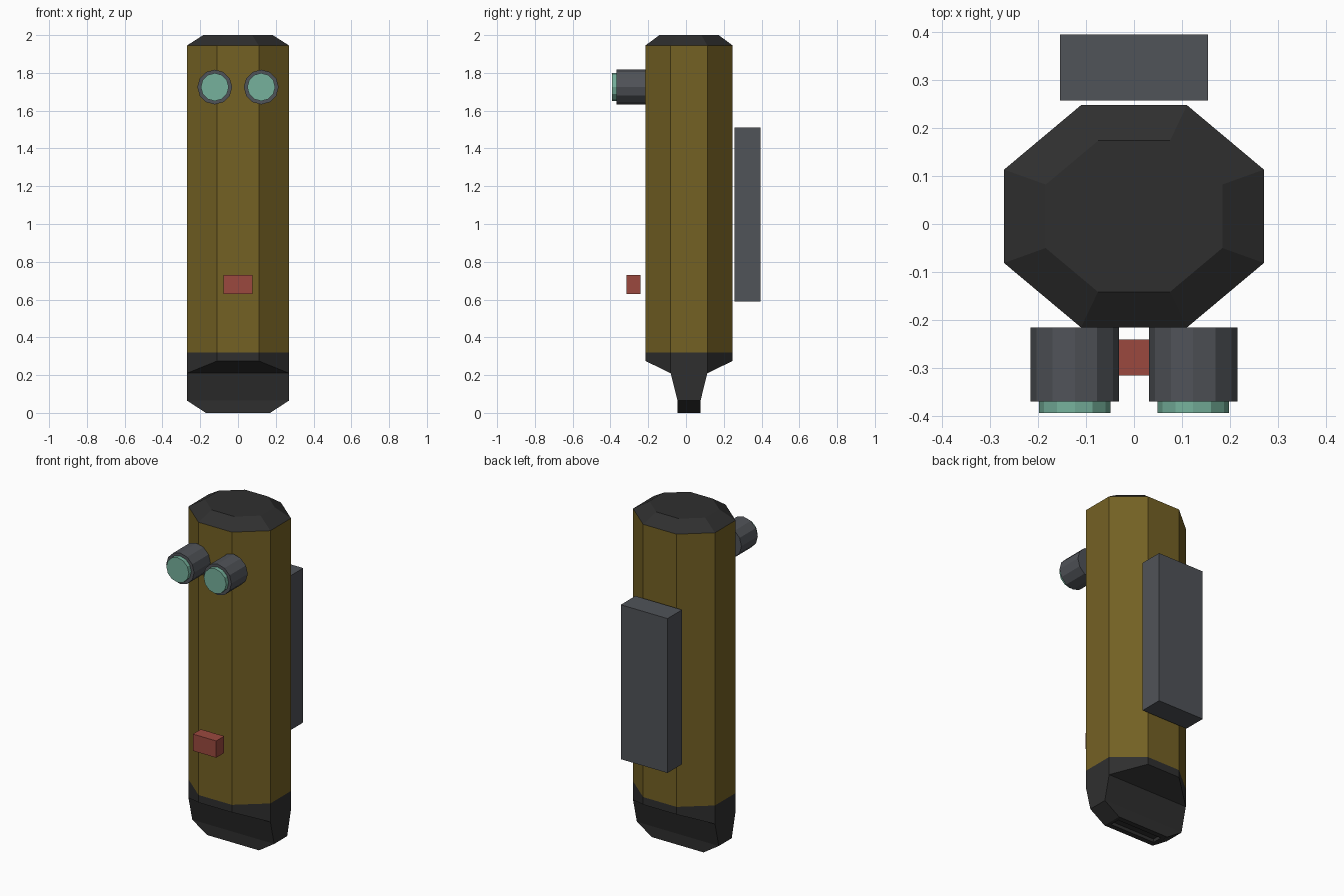
import bpy, bmesh, math
from mathutils import Matrix

if "Cube" in bpy.data.objects:
    bpy.data.objects.remove(bpy.data.objects["Cube"])


def srgb(r, g, b):
    f = lambda c: ((c / 255 + 0.055) / 1.055) ** 2.4 if c > 10 else c / 255 / 12.92
    return (f(r), f(g), f(b), 1)


def material(name, *rgb):
    m = bpy.data.materials.new(name)
    m.diffuse_color = srgb(*rgb)
    m.use_nodes = True
    m.node_tree.nodes["Principled BSDF"].inputs["Base Color"].default_value = m.diffuse_color
    return m


OLIVE = material("olive_yellow", 116, 97, 36)
DARK = material("charcoal", 47, 47, 47)
GREY = material("slate_grey", 80, 83, 88)
TEAL = material("pale_teal", 118, 177, 156)
RED = material("dull_red", 155, 73, 62)


def finish(name, bm, *mats):
    bmesh.ops.recalc_face_normals(bm, faces=bm.faces)
    me = bpy.data.meshes.new(name)
    bm.to_mesh(me)
    bm.free()
    for m in mats:
        me.materials.append(m)
    ob = bpy.data.objects.new(name, me)
    bpy.context.collection.objects.link(ob)


def box(name, x, y, z, mat):
    bm = bmesh.new()
    size = [b - a for a, b in (x, y, z)]
    mid = [(a + b) / 2 for a, b in (x, y, z)]
    bmesh.ops.create_cube(bm, size=1, matrix=Matrix.Translation(mid) @ Matrix.Diagonal((*size, 1)))
    finish(name, bm, mat)


def tube(name, x, z, r, y0, y1, mat):
    bm = bmesh.new()
    mtx = Matrix.Translation((x, (y0 + y1) / 2, z)) @ Matrix.Rotation(math.pi / 2, 4, 'X')
    bmesh.ops.create_cone(bm, cap_ends=True, segments=12, radius1=r, radius2=r,
                          depth=y1 - y0, matrix=mtx)
    finish(name, bm, mat)


# Body: octagonal column with bevelled cap and a wedge-shaped foot
CY = 0.016
OCT = [(-.11, -.231), (.11, -.231), (.27, -.097), (.27, .097),
       (.11, .231), (-.11, .231), (-.27, .097), (-.27, -.097)]
bm = bmesh.new()


def ring(points, zs, s=1):
    return [bm.verts.new((x * s, y * s + CY, z)) for (x, y), z in zip(points, zs)]


def rect(hx, hy, z):
    return ring([(-hx, -hy), (hx, -hy), (hx, hy), (-hx, hy)], [z] * 4)


def bridge(rings):
    for a, b in zip(rings, rings[1:]):
        n = len(a)
        for i in range(n):
            j = (i + 1) % n
            bm.faces.new((a[i], a[j], b[j], b[i]))


rim = ring(OCT, [.275, .275, .21, .21] * 2)
top = ring(OCT, [2] * 8, .68)
bridge([rim, ring(OCT, [.32] * 8), ring(OCT, [1.945] * 8), top])
bm.faces.new(top)
# Sloped undersides, then the wedge with a shallow slot in its sole
bm.faces.new((rim[0], rim[7], rim[2], rim[1]))
bm.faces.new((rim[4], rim[3], rim[6], rim[5]))
slot = rect(.15, .03, .02)
bridge([[rim[7], rim[2], rim[3], rim[6]], rect(.27, .061, .065),
        rect(.17, .061, 0), rect(.15, .03, 0), slot])
bm.faces.new(slot)
for f in bm.faces:
    f.material_index = 0 if .32 < f.calc_center_median().z < 1.945 else 1
finish("body", bm, OLIVE, DARK)

# Eyes: housing and lens on each side
for side, sx in (("left", -1), ("right", 1)):
    tube(side + "_eye_housing", sx * .123, 1.725, .092, -.369, -.215, GREY)
    tube(side + "_eye_lens", sx * .123, 1.725, .074, -.393, -.36, TEAL)

# Back pack and front button block
box("back_pack", (-.154, .154), (.257, .394), (.59, 1.51), GREY)
box("front_block", (-.077, .077), (-.315, -.24), (.63, .73), RED)
